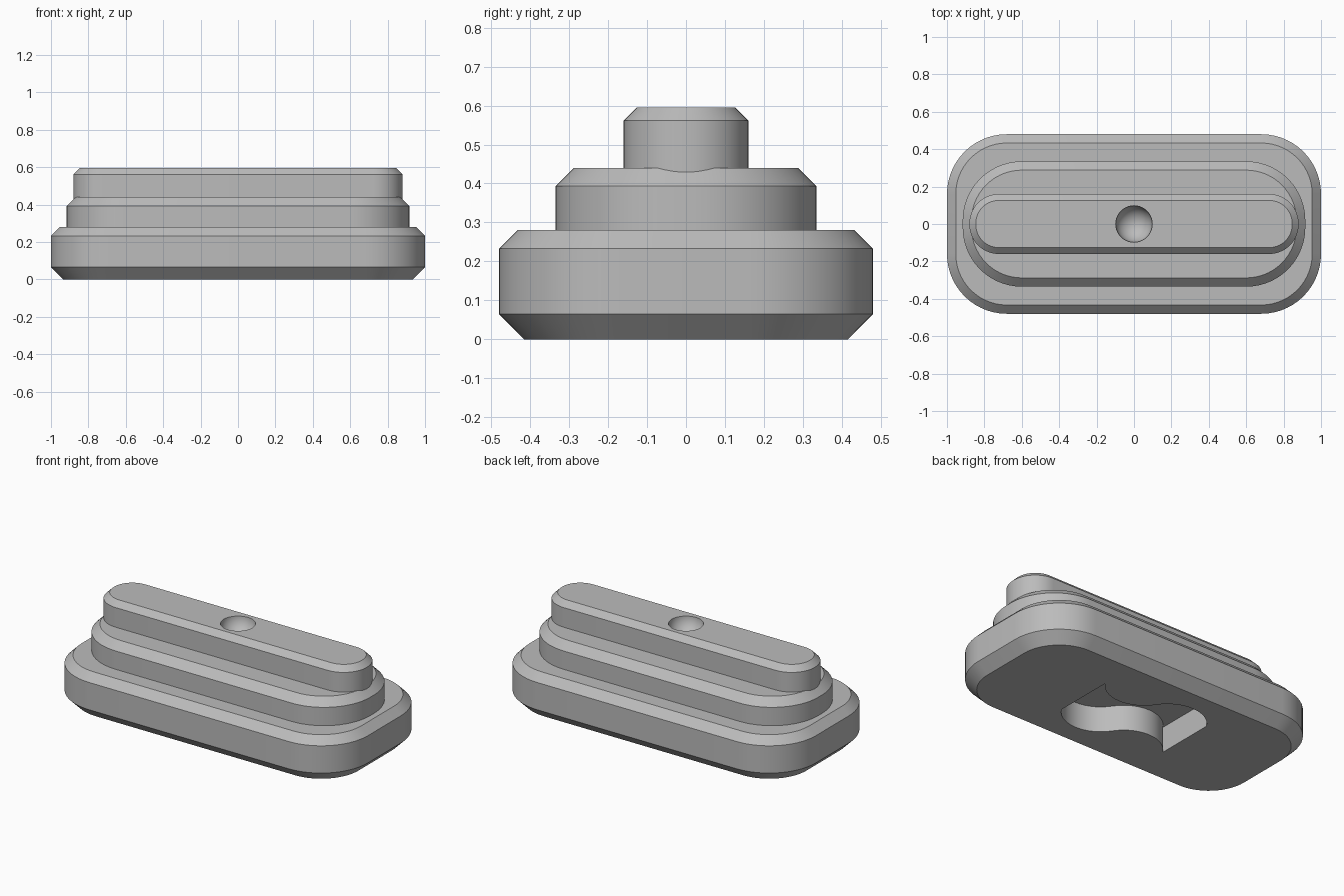
import bpy, bmesh, math
from mathutils import Vector

if "Cube" in bpy.data.objects:
    bpy.data.objects.remove(bpy.data.objects["Cube"], do_unlink=True)

grey = bpy.data.materials.new("plain_grey")
grey.use_nodes = True
colour = (0.5, 0.5, 0.5, 1)
grey.diffuse_color = colour
grey.node_tree.nodes["Principled BSDF"].inputs["Base Color"].default_value = colour


def rounded_outline(hx, hy, r, steps=14):
    """Rounded rectangle as a counter-clockwise list of points."""
    pts = []
    for q, (sx, sy) in enumerate([(1, 1), (-1, 1), (-1, -1), (1, -1)]):
        for i in range(steps + 1):
            a = (q + i / steps) * math.pi / 2
            pts.append((sx * (hx - r) + r * math.cos(a),
                        sy * (hy - r) + r * math.sin(a)))
    return pts


def loft(name, rings):
    """Join rings of (outline, height) into a closed solid."""
    bm = bmesh.new()
    loops = [[bm.verts.new((x, y, z)) for x, y in pts] for pts, z in rings]
    n = len(loops[0])
    for low, high in zip(loops, loops[1:]):
        for i in range(n):
            j = (i + 1) % n
            bm.faces.new((low[i], low[j], high[j], high[i]))
    bm.faces.new(loops[0][::-1])
    bm.faces.new(loops[-1])
    bmesh.ops.recalc_face_normals(bm, faces=bm.faces)
    return add_object(name, bm)


def add_object(name, bm):
    mesh = bpy.data.meshes.new(name)
    bm.to_mesh(mesh)
    bm.free()
    mesh.materials.append(grey)
    obj = bpy.data.objects.new(name, mesh)
    bpy.context.collection.objects.link(obj)
    return obj


def tier(name, hx, hy, r, z0, z1, top, bottom=0):
    """Rounded slab with chamfered top and optional bottom edges."""
    def ring(inset, z):
        return rounded_outline(hx - inset, hy - inset, r - inset), z
    rings = [ring(bottom, z0)] if bottom else []
    rings += [ring(0, z0 + bottom), ring(0, z1 - top), ring(top, z1)]
    return loft(name, rings)


def activate(obj):
    bpy.ops.object.select_all(action='DESELECT')
    obj.select_set(True)
    bpy.context.view_layer.objects.active = obj


def cut(obj, cutter):
    mod = obj.modifiers.new("cut", 'BOOLEAN')
    mod.operation = 'DIFFERENCE'
    mod.solver = 'EXACT'
    mod.object = cutter
    activate(obj)
    bpy.ops.object.modifier_apply(modifier=mod.name)
    bpy.data.objects.remove(cutter, do_unlink=True)


# Three stacked tiers, each sunk slightly into the one below
base = tier("base_tier", 1.0, 0.48, 0.32, 0, 0.28, 0.047, 0.065)
middle = tier("middle_tier", 0.916, 0.335, 0.316, 0.26, 0.44, 0.047)
ridge = tier("top_ridge", 0.88, 0.16, 0.157, 0.40, 0.595, 0.034)

# Wavy pocket in the underside: two opposite arcs make each long side
half, sag = 0.37, 0.10
radius = ((half / 2) ** 2 + sag ** 2) / (2 * sag)
sweep = math.asin(half / 2 / radius)
steps = 14
wave = []
for side in (-1, 1):
    for i in range(steps + 1):
        a = -sweep + 2 * sweep * i / steps
        wave.append((side * half / 2 + radius * math.sin(a),
                     -side * (radius * math.cos(a) - radius + sag)))
del wave[steps]
pocket_outline = [(x, y - 0.19) for x, y in wave] + [(x, y + 0.19) for x, y in wave[::-1]]
cut(base, loft("pocket_cutter", [(pocket_outline, -0.1), (pocket_outline, 0.16)]))

# Round dimple in the top
ball = bmesh.new()
bmesh.ops.create_uvsphere(ball, u_segments=40, v_segments=24, radius=0.098)
bmesh.ops.translate(ball, verts=ball.verts, vec=Vector((0, 0, 0.597)))
cut(ridge, add_object("dimple_cutter", ball))

for part in (base, middle, ridge):
    activate(part)
    bpy.ops.object.shade_smooth_by_angle(angle=math.radians(30))
